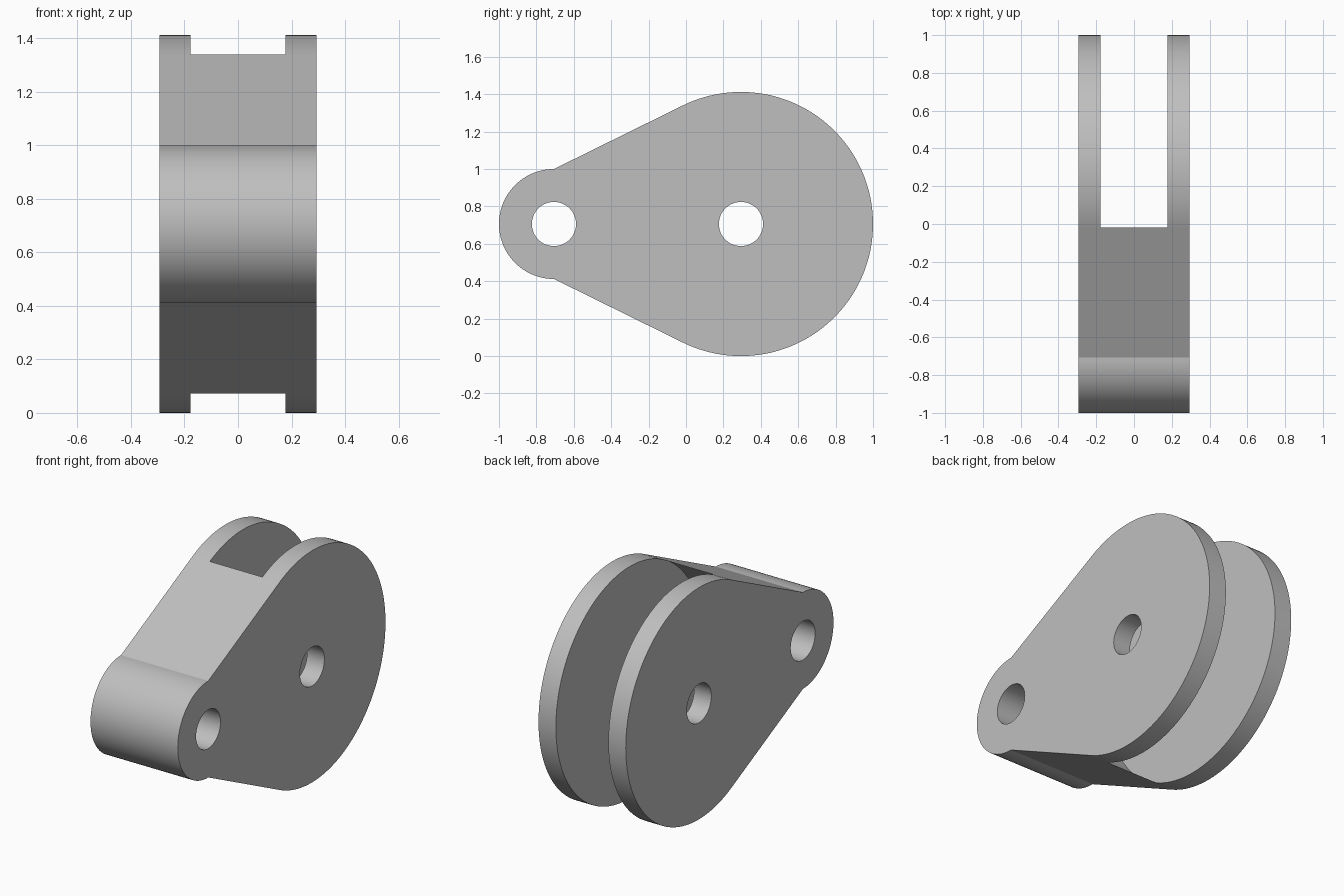
import bpy, bmesh, math

cube = bpy.data.objects.get("Cube")
if cube:
    bpy.data.objects.remove(cube, do_unlink=True)

# Main dimensions: two round ends on one centre line
BIG, SMALL, BORE = 0.706, 0.294, 0.118
BIG_Y, SMALL_Y, MID_Z = 0.294, -0.706, 0.706
HALF_WIDTH, HALF_SLOT = 0.294, 0.177

# Angle at which the straight flank touches the big round
reach = math.hypot(BIG_Y - SMALL_Y, SMALL)
touch = math.atan2(SMALL, SMALL_Y - BIG_Y) - math.acos(BIG / reach)


def arc(cy, radius, start, end, steps):
    """Points (y, z) along an arc, both ends included."""
    angles = [start + (end - start) * i / steps for i in range(steps + 1)]
    return [(cy + radius * math.cos(a), MID_Z + radius * math.sin(a)) for a in angles]


def prism(name, outline, half):
    """Extrude a side outline evenly to both sides of x = 0."""
    bm = bmesh.new()
    face = bm.faces.new([bm.verts.new((-half, y, z)) for y, z in outline])
    extruded = bmesh.ops.extrude_face_region(bm, geom=[face])["geom"]
    moved = [v for v in extruded if isinstance(v, bmesh.types.BMVert)]
    bmesh.ops.translate(bm, verts=moved, vec=(2 * half, 0, 0))
    bmesh.ops.recalc_face_normals(bm, faces=bm.faces)
    mesh = bpy.data.meshes.new(name)
    bm.to_mesh(mesh)
    bm.free()
    obj = bpy.data.objects.new(name, mesh)
    bpy.context.collection.objects.link(obj)
    return obj


def cut(body, cutter):
    """Subtract the cutter from the body and discard it."""
    cutter.hide_render = True
    mod = body.modifiers.new("cut", "BOOLEAN")
    mod.operation, mod.solver, mod.object = "DIFFERENCE", "EXACT", cutter
    bpy.context.view_layer.objects.active = body
    bpy.ops.object.modifier_apply(modifier=mod.name)
    bpy.data.objects.remove(cutter, do_unlink=True)


# Teardrop body
outline = arc(BIG_Y, BIG, -touch, touch, 96)
outline += arc(SMALL_Y, SMALL, math.pi / 2, 1.5 * math.pi, 48)
body = prism("clevis_body", outline, HALF_WIDTH)

# Slot between the cheeks, with a hollow round floor
slot = arc(BIG_Y, BIG, touch, 2 * math.pi - touch, 64)
slot += arc(BIG_Y, BIG * 1.3, -touch, touch, 32)
cut(body, prism("slot_cutter", slot, HALF_SLOT))

# Pin holes through both ends
for centre in (BIG_Y, SMALL_Y):
    circle = arc(centre, BORE, 0, 2 * math.pi, 48)[:-1]
    cut(body, prism("bore_cutter", circle, HALF_WIDTH * 2))

# Smooth rounds, flat cheeks and flanks
bpy.ops.object.select_all(action="DESELECT")
body.select_set(True)
bpy.context.view_layer.objects.active = body
bpy.ops.object.shade_smooth_by_angle(angle=math.radians(25))
for face in body.data.polygons:
    face.use_smooth = abs(face.normal.x) < 0.5 and face.area < 0.05

# Plain grey metal
grey = bpy.data.materials.new("plain_grey")
grey.use_nodes = True
colour = (0.52, 0.52, 0.52, 1)
grey.diffuse_color = colour
grey.node_tree.nodes["Principled BSDF"].inputs["Base Color"].default_value = colour
body.data.materials.clear()
body.data.materials.append(grey)
